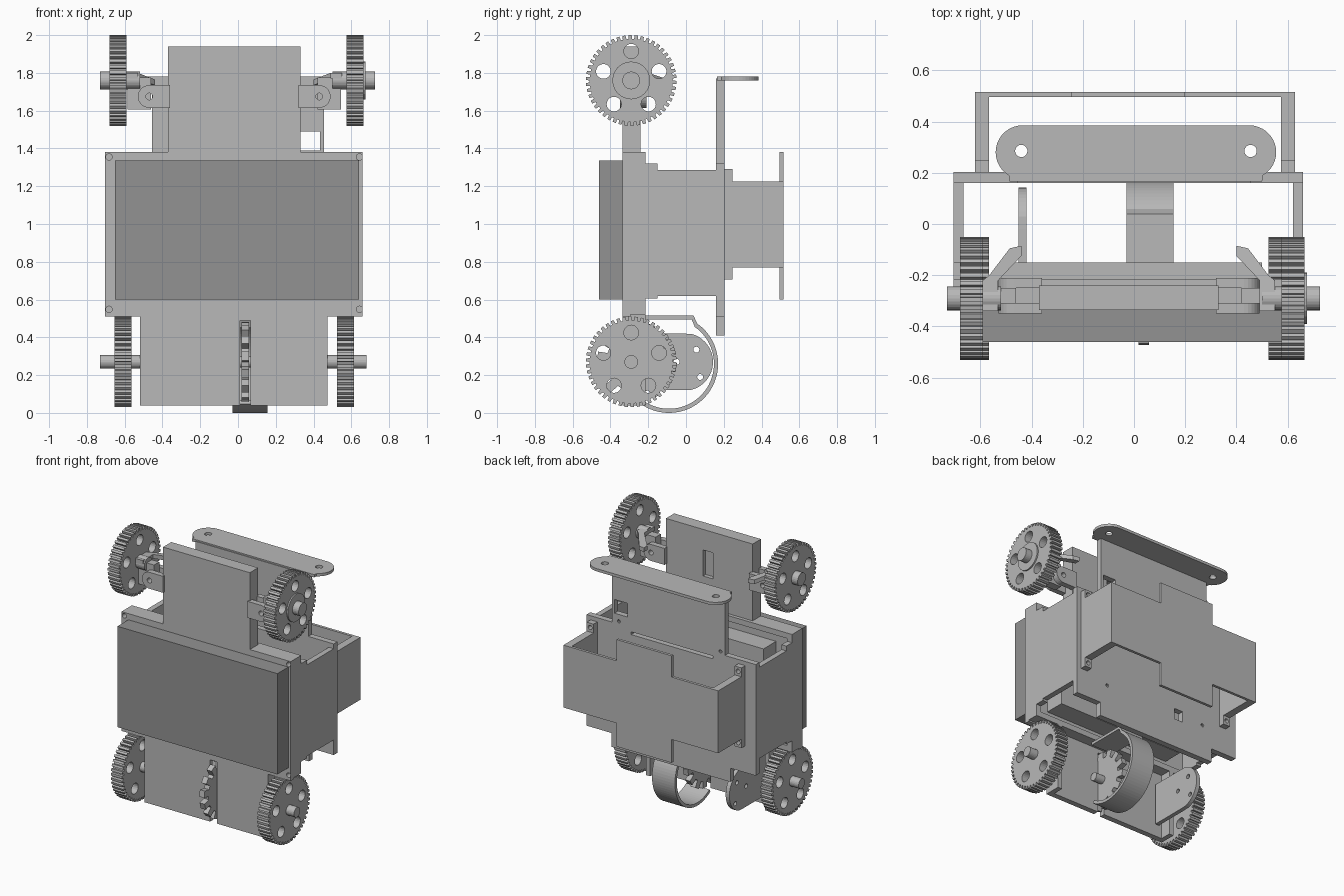
import bpy, bmesh, math
from mathutils import Vector

if "Cube" in bpy.data.objects:
    bpy.data.objects.remove(bpy.data.objects["Cube"])


def material(name, v):
    m = bpy.data.materials.new(name)
    m.diffuse_color = (v, v, v, 1)
    m.use_nodes = True
    m.node_tree.nodes["Principled BSDF"].inputs["Base Color"].default_value = m.diffuse_color
    return m


LIGHT = material("light grey", 0.48)
DARK = material("dark grey", 0.29)


def prism(name, pts, axis, a, b, mat=LIGHT, cuts=()):
    """Extrude a 2D outline along an axis from a to b, then subtract cutters."""
    def place(u, v, w):
        return {'x': (w, u, v), 'y': (u, w, v), 'z': (u, v, w)}[axis]
    bm = bmesh.new()
    face = bm.faces.new([bm.verts.new(place(u, v, a)) for u, v in pts])
    ext = bmesh.ops.extrude_face_region(bm, geom=[face])
    moved = [g for g in ext['geom'] if isinstance(g, bmesh.types.BMVert)]
    bmesh.ops.translate(bm, verts=moved, vec=Vector(place(0, 0, b - a)))
    bmesh.ops.recalc_face_normals(bm, faces=bm.faces[:])
    me = bpy.data.meshes.new(name)
    bm.to_mesh(me)
    bm.free()
    ob = bpy.data.objects.new(name, me)
    bpy.context.collection.objects.link(ob)
    me.materials.append(mat)
    for c in cuts:
        mod = ob.modifiers.new("cut", 'BOOLEAN')
        mod.object, mod.solver = c, 'EXACT'
    if cuts:
        dg = bpy.context.evaluated_depsgraph_get()
        dg.update()
        new = bpy.data.meshes.new_from_object(ob.evaluated_get(dg))
        ob.modifiers.clear()
        ob.data = new
        for c in cuts:
            bpy.data.objects.remove(c)
    return ob


def rect(u0, u1, v0, v1):
    return [(u0, v0), (u1, v0), (u1, v1), (u0, v1)]


def arc(u, v, r, a0=0, a1=360, n=24):
    full = abs(a1 - a0) == 360
    t = [math.radians(a0 + (a1 - a0) * i / (n if full else n - 1)) for i in range(n)]
    return [(u + r * math.cos(k), v + r * math.sin(k)) for k in t]


def box(name, x0, x1, y0, y1, z0, z1, mat=LIGHT, cuts=()):
    return prism(name, rect(x0, x1, y0, y1), 'z', z0, z1, mat, cuts)


def cyl(name, u, v, r, axis, a, b, n=24):
    return prism(name, arc(u, v, r, n=n), axis, a, b)


def gear(u, v, r, depth, teeth):
    pts = []
    for i in range(teeth):
        for f, rad in ((0, r - depth), (.35, r - depth), (.42, r), (.93, r)):
            k = 2 * math.pi * (i + f) / teeth
            pts.append((u + rad * math.cos(k), v + rad * math.sin(k)))
    return pts


# Toothed wheels with five round holes, and their axles
def wheel(name, x0, x1, z, ax0, ax1, axle_r):
    y = -0.29
    holes = [cyl("hole", y + .155 * math.cos(math.radians(90 + 72 * i)),
                 z + .155 * math.sin(math.radians(90 + 72 * i)), .039, 'x', x0 - .1, x1 + .1, 20)
             for i in range(5)]
    prism(name, gear(y, z, .24, .02, 46), 'x', x0, x1, LIGHT, holes)
    cyl(name + "_axle", y, z, axle_r, 'x', ax0, ax1)


wheel("lower_left_wheel", -.655, -.565, .27, -.73, -.50, .036)
wheel("lower_right_wheel", .525, .615, .27, .46, .68, .036)
wheel("upper_left_wheel", -.68, -.59, 1.76, -.73, -.52, .047)
wheel("upper_right_wheel", .575, .665, 1.76, .50, .725, .047)
cyl("upper_right_hub", -.29, 1.76, .1, 'x', .66, .675)

# Front frame: plate with rim and corner screw holes
corners = [cyl("hole", x, z, .017, 'y', -.5, 0, 16) for x in (-.683, .643) for z in (.548, 1.355)]
prism("front_frame", rect(-.705, .66, .51, 1.38), 'y', -.335, -.295, LIGHT, corners)
for n, x in (("left", -.705), ("right", .62)):
    box(n + "_frame_rim", x, x + .04, -.296, -.215, .56, 1.34)
    box(n + "_side_wall", x, x + .04, -.216, .165, .62, 1.285)
    box(n + "_upper_tab", x, x + .04, -.216, -.15, 1.28, 1.32)
    box(n + "_lower_tab", x, x + .04, -.216, -.15, .605, .625)
box("top_frame_rim", -.705, .66, -.296, -.215, 1.34, 1.38)
box("bottom_frame_rim", -.705, .66, -.296, -.215, .52, .56)
box("inner_block", -.52, .5, -.296, -.15, .64, 1.25)

# Dark front cover
box("front_cover", -.65, .64, -.46, -.335, .6, 1.335, DARK)

# Upper mast plate with a blind slot at the back
box("upper_plate", -.37, .33, -.335, -.24, 1.37, 1.94, LIGHT,
    [box("slot", -.05, .03, -.27, -.2, 1.6, 1.79)])

# Lower bay, slotted for the drive gear
box("lower_plate", -.52, .475, -.335, -.295, .04, .52, LIGHT,
    [box("slot", .01, .065, -.5, -.2, 0, .49)])
box("lower_left_wall", -.52, -.485, -.296, -.215, .04, .52)
box("lower_right_wall", .44, .475, -.296, -.215, .04, .52)
prism("drive_gear", gear(-.26, .27, .212, .05, 14), 'x', .018, .058)
cyl("drive_gear_axle", -.26, .27, .03, 'x', -.04, .13)

# Round guard strap around the gear
C = (-.09, .26)
outer = arc(*C, .26, -125, 55, 40) + [(.04, .515), (-.25, .515)]
inner = [(-.25, .495), (.03, .495)] + arc(*C, .238, 55, -125, 40)
prism("guard_strap", outer + inner, 'x', -.03, .155)

# Side motor bracket
prism("motor_bracket", [(-.28, .12), (-.02, .12)] + arc(-.01, .27, .153, -75, 75, 20) + [(-.02, .42), (-.28, .42)],
      'x', -.45, -.42, LIGHT,
      [cyl("hole", y, z, .016, 'x', -.6, -.3, 12) for y, z in ((.055, .335), (.075, .19), (-.05, .27))])

# Back plate with its raised panel
outline = [(-.705, .51), (-.50, .51), (-.50, .41), (.46, .41), (.46, .51), (.66, .51), (.66, 1.32),
           (.455, 1.32), (.455, 1.77), (-.455, 1.77), (-.455, 1.32), (-.705, 1.32)]
prism("back_plate", outline, 'y', .16, .203, LIGHT,
      [box("window", .33, .435, 0, .4, 1.39, 1.49),
       box("slit", -.36, .3, 0, .4, 1.27, 1.29),
       box("small_window", -.25, -.18, 0, .4, .62, .70)]
      + [cyl("hole", x, z, .012, 'y', 0, .4, 10) for x in (-.42, .4) for z in (.66, 1.34)])

# Top flange with rounded ends
prism("top_flange", [(-.485, .165), (.5, .165)] + arc(.45, .28, .105, -60, 90, 16) + arc(-.435, .28, .105, 90, 240, 16),
      'z', 1.76, 1.78, LIGHT,
      [cyl("hole", x, .285, .024, 'z', 1.6, 1.9) for x in (-.44, .455)])

# Rear tray: two side walls and a cross shaped rear wall, with screw clips
cross = [(-.62, .77), (-.245, .77), (-.245, .6), (.2, .6), (.2, .77), (.628, .77), (.628, 1.225),
         (.2, 1.225), (.2, 1.38), (-.245, 1.38), (-.245, 1.225), (-.62, 1.225)]
prism("rear_wall", cross, 'y', .495, .515)
for n, x in (("left", -.62), ("right", .573)):
    box(n + "_tray_wall", x, x + .055, .2, .496, .77, 1.225)
    for level, z in (("upper", 1.225), ("lower", .705)):
        box(n + "_" + level + "_clip", x, x + .055, .2, .247, z, z + .065, LIGHT,
            [cyl("hole", x + .0275, z + .033, .016, 'y', 0, .4, 12)])

# Steering ears, knuckles and arms on both sides of the mast
for n, s, o in (("left", -1, -.02), ("right", 1, -.02)):
    def X(v):
        return o + s * v
    ear = [(X(u), z) for u, z in [(.34, 1.615)] + arc(.45, 1.675, .06, -90, 90, 14) + [(.34, 1.735)]]
    for part, y in (("front", -.35), ("rear", -.25)):
        prism(n + "_" + part + "_ear", ear, 'y', y, y + .04, LIGHT,
              [cyl("hole", X(.45), 1.675, .018, 'y', -.6, 0, 14)])
    prism(n + "_knuckle", rect(*sorted((X(.44), X(.565))), 1.605, 1.775), 'y', -.31, -.25)
    arm = [(.42, -.085), (.465, -.095), (.545, -.2), (.57, -.22), (.57, -.34), (.51, -.34), (.51, -.22), (.42, -.125)]
    ob = prism(n + "_steering_arm", [(X(u), v) for u, v in arm], 'z', 1.735, 1.765)
    for v in ob.data.vertices:   # arm slopes up toward the wheel
        if abs(v.co.x - o) > .5:
            v.co.z += .035
